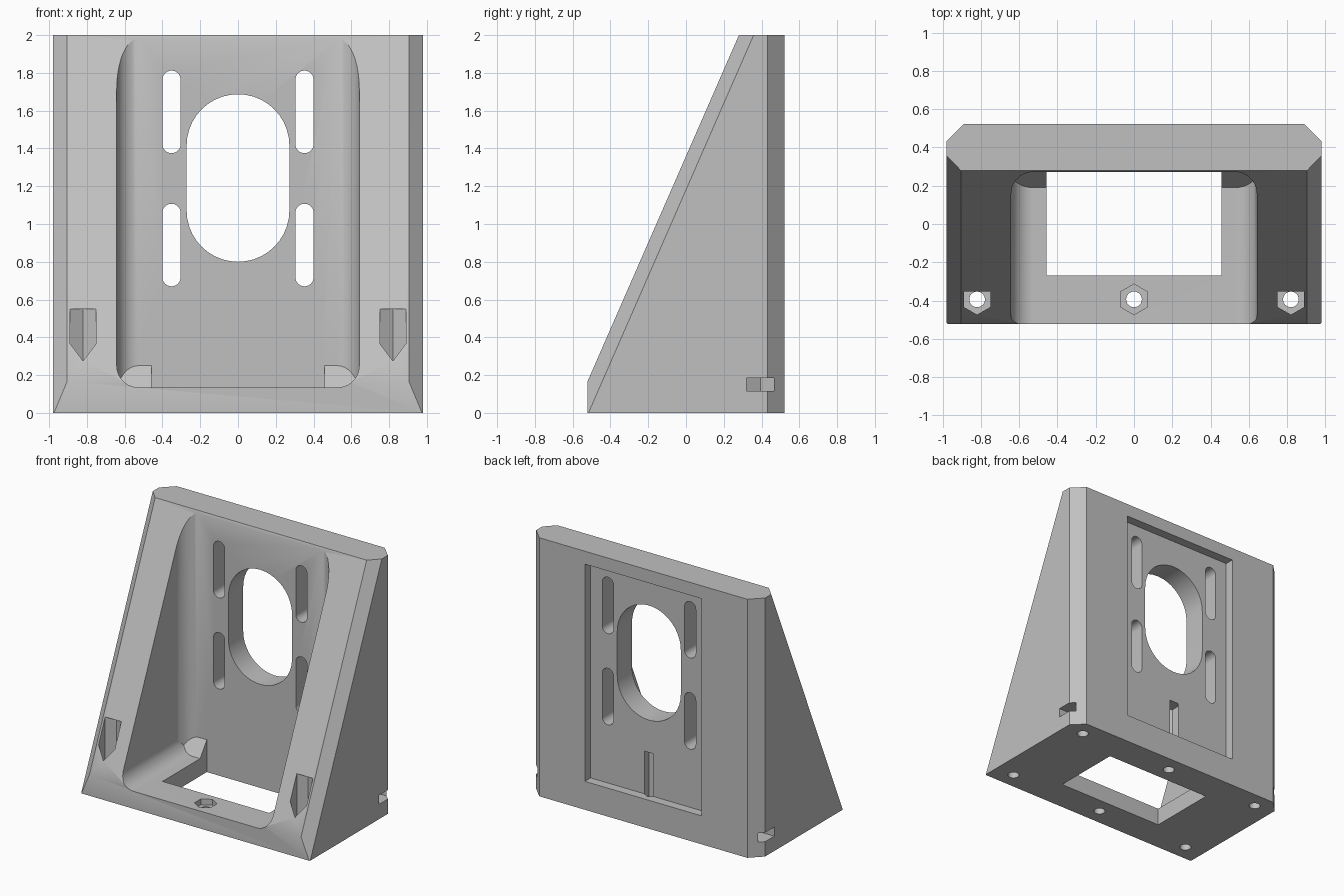
import bpy, bmesh, math
from mathutils import Vector

if "Cube" in bpy.data.objects:
    bpy.data.objects.remove(bpy.data.objects["Cube"], do_unlink=True)

grey = bpy.data.materials.new("plain_grey")
grey.use_nodes = True
COLOUR = (0.53, 0.53, 0.53, 1)
grey.diffuse_color = COLOUR
for node in grey.node_tree.nodes:
    if node.type == 'BSDF_PRINCIPLED':
        node.inputs["Base Color"].default_value = COLOUR


def make_object(name, bm):
    bmesh.ops.recalc_face_normals(bm, faces=bm.faces)
    mesh = bpy.data.meshes.new(name)
    bm.to_mesh(mesh)
    bm.free()
    mesh.materials.append(grey)
    obj = bpy.data.objects.new(name, mesh)
    bpy.context.collection.objects.link(obj)
    return obj


def box_mesh(low, high):
    bm = bmesh.new()
    bmesh.ops.create_cube(bm, size=1)
    for v in bm.verts:
        v.co = [l if c < 0 else h for c, l, h in zip(v.co, low, high)]
    return bm


def slice_off(bm, point, normal):
    """Remove everything on the normal side of a plane and cap the cut."""
    geom = bm.verts[:] + bm.edges[:] + bm.faces[:]
    bmesh.ops.bisect_plane(bm, geom=geom, plane_co=point, plane_no=normal, clear_outer=True)
    bmesh.ops.holes_fill(bm, edges=[e for e in bm.edges if e.is_boundary], sides=0)


def prism(points, direction):
    bm = bmesh.new()
    face = bm.faces.new([bm.verts.new(p) for p in points])
    new = bmesh.ops.extrude_face_region(bm, geom=[face])["geom"]
    bmesh.ops.translate(bm, vec=direction, verts=[g for g in new if isinstance(g, bmesh.types.BMVert)])
    return bm


def cut(bm):
    cutter = make_object("cutter", bm)
    cutter.hide_render = True
    mod = body.modifiers.new("cut", 'BOOLEAN')
    mod.operation = 'DIFFERENCE'
    mod.solver = 'EXACT'
    mod.object = cutter
    bpy.ops.object.modifier_apply(modifier=mod.name)
    bpy.data.objects.remove(cutter, do_unlink=True)


def upright_prism(x, y, radius, sides, z0, z1):
    """Vertical prism with a corner pointing along y."""
    ring = [(x + radius * math.sin(math.tau * i / sides),
             y + radius * math.cos(math.tau * i / sides), z0) for i in range(sides)]
    return prism(ring, (0, 0, z1 - z0))


def stadium(x, radius, z0, z1, steps=20):
    """Round-ended slot running through the back plate."""
    pts = []
    for centre, start in ((z1 - radius, 0), (z0 + radius, math.pi)):
        for i in range(steps + 1):
            a = start + math.pi * i / steps
            pts.append((x + radius * math.cos(a), 0.1, centre + radius * math.sin(a)))
    return prism(pts, (0, 0.6, 0))


# Wedge body with chamfered front and back corners
W, D = 0.98, 0.522
slope = Vector((0, 0.8, 1.83))
bm = box_mesh((-W, -D, 0), (W, D, 2))
slice_off(bm, (0, 0.28, 2), (0, -1.83, 0.8))
for s in (-1, 1):
    across = Vector((s * 0.075, 0.078, 0))
    normal = across.cross(slope)
    if normal.x * s < 0:
        normal.negate()
    slice_off(bm, (s * 0.905, 0.28, 2), normal)
    slice_off(bm, (s * W, 0.432, 0), (s, 1, 0))
body = make_object("angle_bracket", bm)
bpy.context.view_layer.objects.active = body
body.select_set(True)

# Rounded front pocket with a sloping bottom back edge
WALL, FLOOR, FILLET = 0.272, 0.135, 0.115
bm = box_mesh((-0.642, -1, FLOOR), (0.642, WALL, 3))
rounded = []
for e in bm.edges:
    a, b = (v.co for v in e.verts)
    upright_back = abs(a.z - b.z) > 1 and a.y > 0
    low_side = abs(a.y - b.y) > 1 and a.z < 1
    if upright_back or low_side:
        rounded.append(e)
bmesh.ops.bevel(bm, geom=rounded, offset=FILLET, segments=10, profile=0.5, affect='EDGES')
slice_off(bm, (0, 0.19, FLOOR), (0, 0.115, -0.082))
cut(bm)

# Floor window
cut(box_mesh((-0.457, -0.27, -0.1), (0.457, WALL, 0.6)))

# Shallow recess on the back
RECESS = 0.452
cut(box_mesh((-0.5, RECESS, 0.22), (0.5, 1, 1.9)))

# Large opening and four adjustment slots
cut(stadium(0, 0.272, 0.80, 1.687))
for x in (-0.352, 0.352):
    for z in (0.67, 1.375):
        cut(stadium(x, 0.048, z, z + 0.437))

# Screw holes and nut pockets in the base
BOLT_X, BOLT_Y, NUT = 0.82, 0.394, 0.08
for x in (-BOLT_X, 0, BOLT_X):
    for y in (-BOLT_Y, BOLT_Y):
        cut(upright_prism(x, y, 0.041, 24, -0.1, 0.15))
    cut(upright_prism(x, -BOLT_Y, NUT, 6, 0.09, 0.55))
cut(upright_prism(0, BOLT_Y, NUT, 6, 0.115, 0.55))

# Side-loading nut slots at the back
for s in (-1, 1):
    half = 0.073
    outline = [(s * 1.1, BOLT_Y - half, 0.115), (s * 1.1, BOLT_Y + half, 0.115),
               (s * 0.78, BOLT_Y + half, 0.115), (s * 0.735, BOLT_Y, 0.115),
               (s * 0.78, BOLT_Y - half, 0.115)]
    cut(prism(outline, (0, 0, 0.07)))

bpy.ops.object.shade_smooth_by_angle(angle=math.radians(25))
